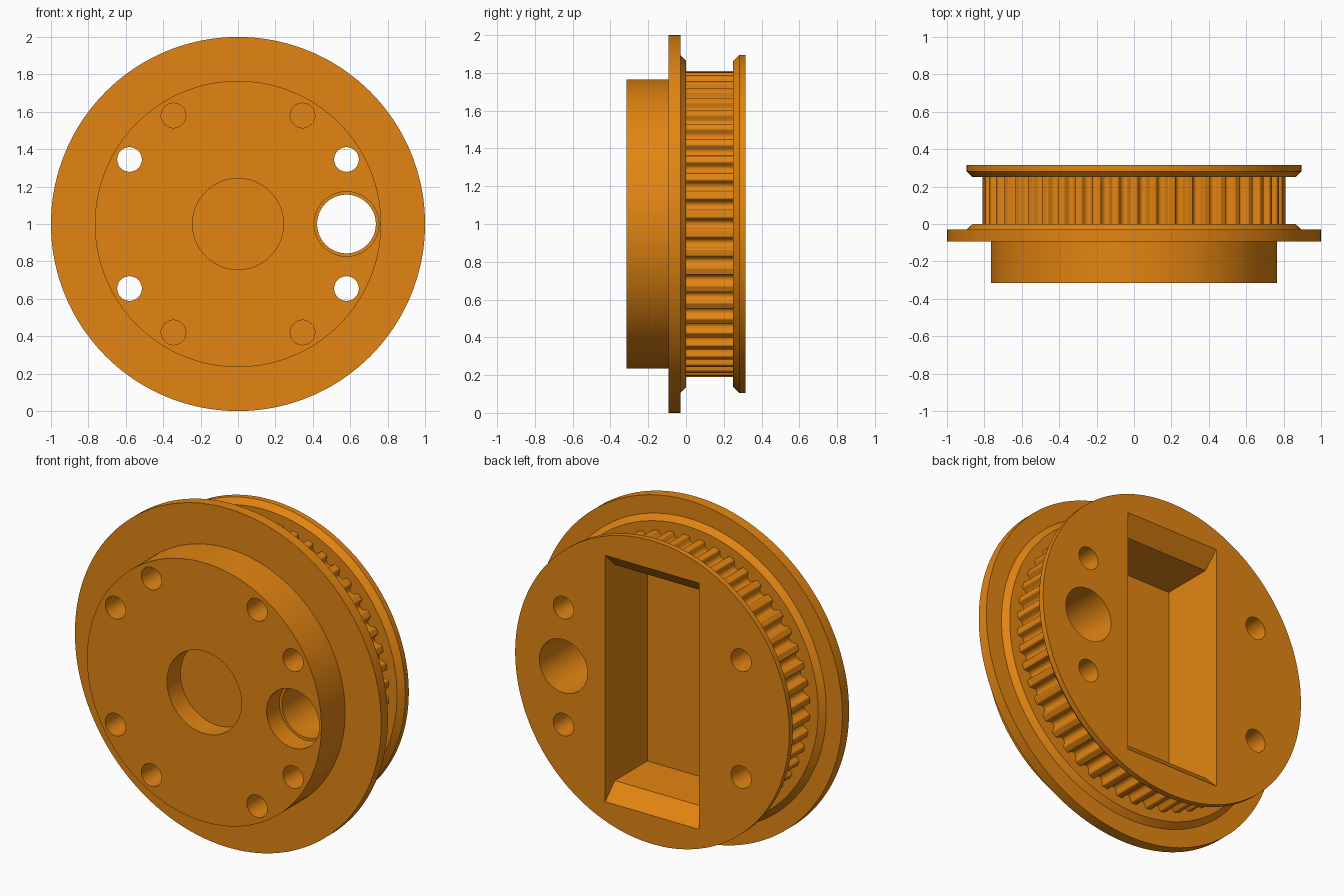
import bpy, bmesh, math
from mathutils import Vector

TEETH = 50
CZ = 1.0  # height of the wheel axis

if "Cube" in bpy.data.objects:
    bpy.data.objects.remove(bpy.data.objects["Cube"])

orange = bpy.data.materials.new("orange")
orange.use_nodes = True
colour = (0.77, 0.235, 0.006, 1)
orange.diffuse_color = colour
orange.node_tree.nodes["Principled BSDF"].inputs["Base Color"].default_value = colour


def loft(bm, rings):
    """Closed solid through rings of equal point count."""
    loops = [[bm.verts.new(p) for p in ring] for ring in rings]
    n = len(loops[0])
    for a, b in zip(loops, loops[1:]):
        for i in range(n):
            j = (i + 1) % n
            bm.faces.new((a[i], a[j], b[j], b[i]))
    bm.faces.new(loops[0])
    bm.faces.new(loops[-1])


def make_object(name, bm):
    bmesh.ops.recalc_face_normals(bm, faces=bm.faces)
    mesh = bpy.data.meshes.new(name)
    bm.to_mesh(mesh)
    bm.free()
    mesh.materials.append(orange)
    obj = bpy.data.objects.new(name, mesh)
    bpy.context.collection.objects.link(obj)
    return obj


def bore(bm, x, z, steps, segments=48):
    """Round cutter along y; steps are (y, radius)."""
    loft(bm, [[Vector((x + r * math.cos(math.tau * i / segments), y,
                       CZ + z + r * math.sin(math.tau * i / segments)))
               for i in range(segments)] for y, r in steps])


# Groove profile of one tooth pitch: (fraction of pitch, depth)
half = [(0.09, 0.037), (0.17, 0.032), (0.23, 0.022), (0.27, 0.010),
        (0.31, 0.003), (0.36, 0)]
pitch = [(-t, d) for t, d in reversed(half)] + [(0, 0.039)] + half
profile = [(math.tau * (k + t) / TEETH, d) for k in range(TEETH) for t, d in pitch]


def wheel_ring(y, r, toothed=False):
    return [Vector(((r - d * toothed) * math.cos(a), y,
                    CZ + (r - d * toothed) * math.sin(a))) for a, d in profile]


# Wheel body: hub, wide flange, toothed band, rear flange
bm = bmesh.new()
loft(bm, [
    wheel_ring(-0.315, 0.765), wheel_ring(-0.093, 0.765),
    wheel_ring(-0.093, 1.0), wheel_ring(-0.03, 1.0),
    wheel_ring(-0.03, 0.895), wheel_ring(0, 0.863),
    wheel_ring(0, 0.81, True), wheel_ring(0.25, 0.81, True),
    wheel_ring(0.25, 0.863), wheel_ring(0.282, 0.895),
    wheel_ring(0.315, 0.895)])
body = make_object("toothed_wheel", bm)

# Cutters: bores, bolt holes and the chamfered rear pocket
bm = bmesh.new()
bore(bm, 0, 0, [(-0.4, 0.243), (-0.19, 0.243)], 96)
bore(bm, 0.58, 0, [(-0.4, 0.173), (-0.195, 0.173), (-0.195, 0.157), (0.4, 0.157)], 72)
for sx in (-1, 1):
    for sz in (-1, 1):
        bore(bm, sx * 0.58, sz * 0.345, [(-0.4, 0.066), (0.4, 0.066)])
        bore(bm, sx * 0.345, sz * 0.58, [(-0.4, 0.066), (-0.095, 0.066)])
corners = [(-1, -1), (1, -1), (1, 1), (-1, 1)]
loft(bm, [[Vector((sx * 0.307, y, CZ + sz * h)) for sx, sz in corners]
          for y, h in [(-0.078, 0.637), (0.225, 0.637), (0.315, 0.727), (0.4, 0.727)]])
cutter = make_object("hole_cutter", bm)
cutter.hide_render = True

# Cut the holes and keep the edges crisp
cut = body.modifiers.new("holes", 'BOOLEAN')
cut.operation = 'DIFFERENCE'
cut.solver = 'EXACT'
cut.object = cutter
bpy.ops.object.select_all(action='DESELECT')
body.select_set(True)
bpy.context.view_layer.objects.active = body
bpy.ops.object.modifier_apply(modifier=cut.name)
bpy.data.objects.remove(cutter)
bpy.ops.object.shade_smooth_by_angle(angle=math.radians(28))
